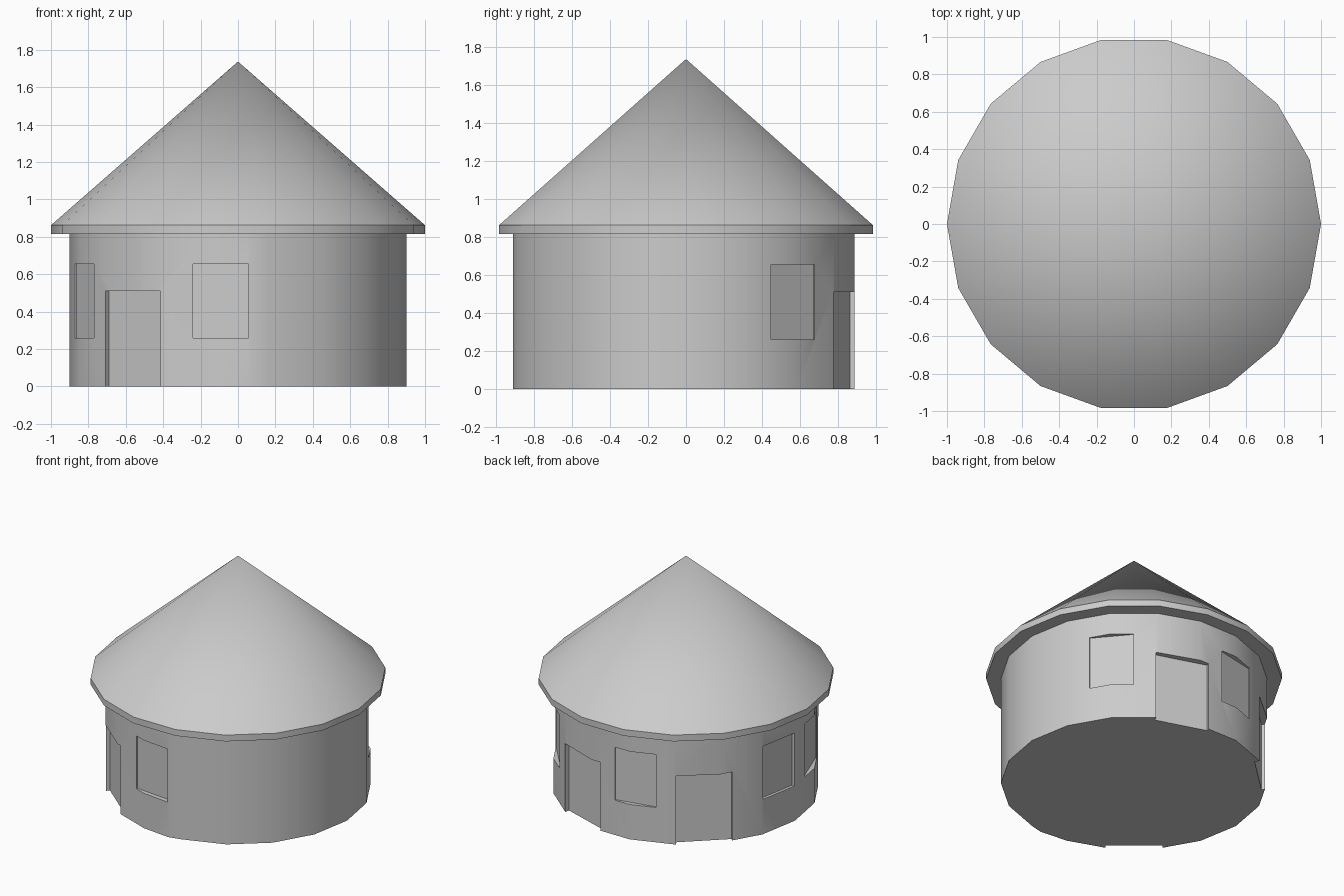
import bpy, bmesh
from math import sin, cos, radians

if "Cube" in bpy.data.objects:
    bpy.data.objects.remove(bpy.data.objects["Cube"])

SIDES = 18


def ring(radius, z):
    return [(radius * cos(radians(a)), radius * sin(radians(a)), z)
            for a in range(0, 360, 360 // SIDES)]


def new_object(name, bm):
    bmesh.ops.recalc_face_normals(bm, faces=bm.faces)
    mesh = bpy.data.meshes.new(name)
    bm.to_mesh(mesh)
    bm.free()
    obj = bpy.data.objects.new(name, mesh)
    bpy.context.collection.objects.link(obj)
    return obj


def bridge(bm, low, high):
    n = len(low)
    for i in range(n):
        j = (i + 1) % n
        bm.faces.new((low[i], low[j], high[j], high[i]))


def smooth(obj, angle):
    bpy.ops.object.select_all(action='DESELECT')
    obj.select_set(True)
    bpy.context.view_layer.objects.active = obj
    bpy.ops.object.shade_smooth_by_angle(angle=radians(angle))


# Round wall: 18-sided drum with one slightly bulging corner at the front
plan = ring(0.9, 0)
plan.insert(14, (0.06, -0.91, 0))
bm = bmesh.new()
low = [bm.verts.new(p) for p in plan]
high = [bm.verts.new((x, y, 0.815)) for x, y, _ in plan]
bridge(bm, low, high)
bm.faces.new(low)
bm.faces.new(high)
wall = new_object("wall", bm)


# Recesses for windows and doors, cut inward to a flat panel
def recess(name, angle, depth_radius, width, z0, z1):
    a = radians(angle)
    out, side = (cos(a), sin(a)), (-sin(a), cos(a))
    corners = []
    for r, s in ((depth_radius, -1), (1.1, -1), (1.1, 1), (depth_radius, 1)):
        w = s * width / 2
        corners.append((out[0] * r + side[0] * w, out[1] * r + side[1] * w))
    bm = bmesh.new()
    low = [bm.verts.new((x, y, z0)) for x, y in corners]
    high = [bm.verts.new((x, y, z1)) for x, y in corners]
    bridge(bm, low, high)
    bm.faces.new(low)
    bm.faces.new(high)
    cutter = new_object(name, bm)
    mod = wall.modifiers.new(name, 'BOOLEAN')
    mod.operation = 'DIFFERENCE'
    mod.solver = 'EXACT'
    mod.object = cutter
    bpy.context.view_layer.objects.active = wall
    bpy.ops.object.modifier_apply(modifier=mod.name)
    bpy.data.objects.remove(cutter)


for angle in (40, 102, 170, 200, 264):
    recess("window_cutter", angle, 0.865, 0.30, 0.26, 0.655)
for angle in (72, 133, 230):
    recess("door_cutter", angle, 0.845, 0.385, -0.1, 0.51)
smooth(wall, 30)

# Conical roof with a short vertical rim and a flat underside
bm = bmesh.new()
low = [bm.verts.new(p) for p in ring(1.0, 0.815)]
high = [bm.verts.new(p) for p in ring(1.0, 0.862)]
tip = bm.verts.new((0, 0, 1.737))
bridge(bm, low, high)
bm.faces.new(low)
for i in range(SIDES):
    bm.faces.new((high[i], high[(i + 1) % SIDES], tip))
roof = new_object("roof", bm)
smooth(roof, 30)
